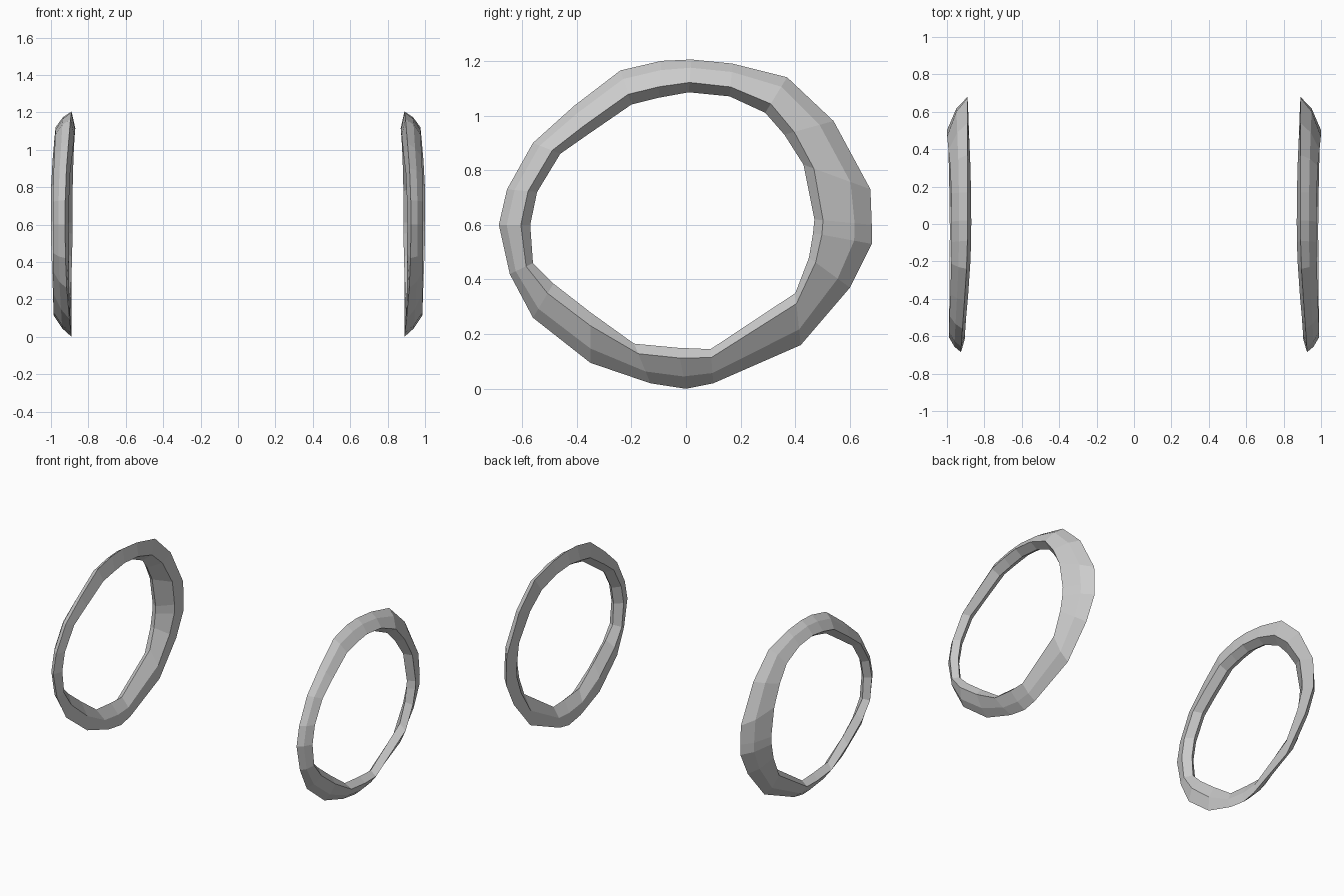
import bpy, bmesh, math

if "Cube" in bpy.data.objects:
    bpy.data.objects.remove(bpy.data.objects["Cube"])

# Rim stations seen from the side, starting at the back and going up:
# outer y, outer z, inner y, inner z
RIM = [
    (.68, .60, .47, .62), (.675, .73, .43, .82), (.54, .98, .36, .93),
    (.37, 1.14, .29, 1.01), (.17, 1.19, .16, 1.07), (.02, 1.205, .01, 1.085),
    (-.09, 1.20, -.10, 1.065), (-.24, 1.165, -.20, 1.04), (-.41, 1.035, -.36, .93),
    (-.56, .90, -.46, .86), (-.655, .73, -.545, .72), (-.685, .60, -.57, .60),
    (-.645, .42, -.56, .46), (-.56, .26, -.485, .385), (-.35, .095, -.35, .28),
    (-.13, .02, -.19, .165), (.0, .0, -.03, .15), (.10, .02, .09, .145),
    (.42, .16, .40, .35), (.60, .37, .45, .48), (.68, .53, .465, .57),
]

# Cross-section corners: depth from outer to inner edge (0..1) and sideways x,
# each given at back, top, front, bottom
SECTION = [
    ((.0, .0, .0, .0), (.89, .89, .925, .89)),         # outer tip
    ((.3, .25, .25, .3), (.95, .935, .96, .94)),       # outer slope
    ((.85, .7, .7, .75), (1.0, .975, .99, .985)),      # shoulder
    ((1.0, 1.0, 1.0, 1.0), (.955, .92, .95, .945)),    # inner edge
    ((.5, .75, .6, .5), (.885, .87, .905, .90)),       # inward-facing side
]


def blend(keys, y, z):
    """Mix the four key values by direction around the ring centre."""
    a = math.atan2(z - .6, y)
    c, s = math.cos(a), math.sin(a)
    return c * c * keys[0 if c > 0 else 2] + s * s * keys[1 if s > 0 else 3]


def make_ring(name, side):
    bm = bmesh.new()
    loops = []
    for oy, oz, iy, iz in RIM:
        loop = []
        for depth, width in SECTION:
            t, x = blend(depth, oy, oz), blend(width, oy, oz)
            loop.append(bm.verts.new((side * x, oy + (iy - oy) * t, oz + (iz - oz) * t)))
        loops.append(loop)
    n, m = len(loops), len(SECTION)
    for i in range(n):
        a, b = loops[i], loops[(i + 1) % n]
        for j in range(m):
            k = (j + 1) % m
            bm.faces.new((a[j], a[k], b[k], b[j]))
    bmesh.ops.recalc_face_normals(bm, faces=bm.faces)
    mesh = bpy.data.meshes.new(name)
    bm.to_mesh(mesh)
    bm.free()
    bpy.context.collection.objects.link(bpy.data.objects.new(name, mesh))


# Mirrored pair of faceted hoops
make_ring("right_hoop", 1)
make_ring("left_hoop", -1)
